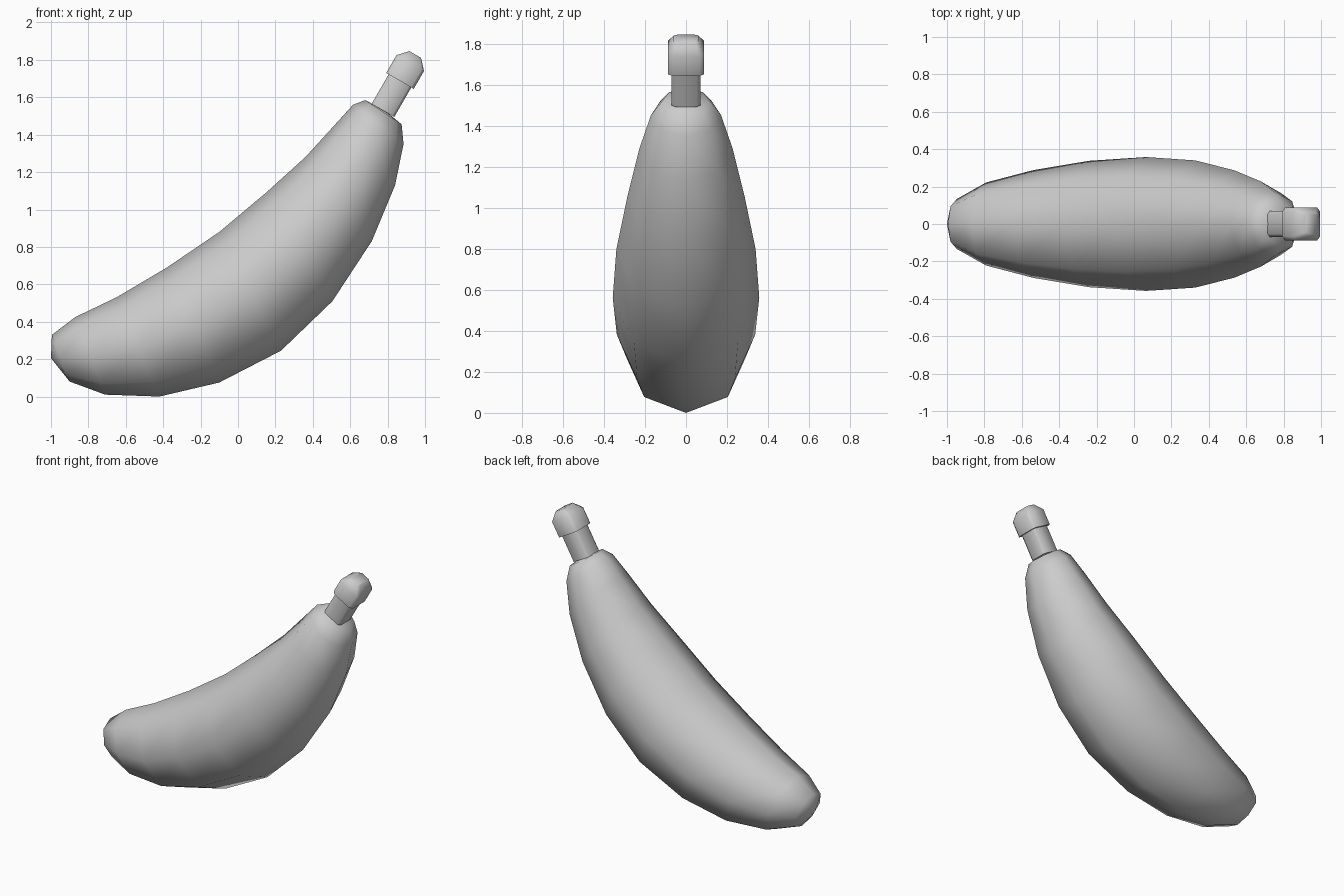
import bpy, bmesh, math

if "Cube" in bpy.data.objects:
    bpy.data.objects.remove(bpy.data.objects["Cube"])

OCTAGON = [(math.cos(i * math.pi / 4), math.sin(i * math.pi / 4)) for i in range(8)]
SQUARISH = [(1, .75), (.8, 1), (-.8, 1), (-1, .75), (-1, -.75), (-.8, -1), (.8, -1), (1, -.75)]


def loft(name, rings, section, tips=None, angle=40):
    """Skin rings given as (centre x, centre z, offset x, offset z, half width in y)."""
    bm = bmesh.new()
    loops = [[bm.verts.new((x + dx * u, w * v, z + dz * u)) for u, v in section]
             for x, z, dx, dz, w in rings]
    n = len(section)
    for a, b in zip(loops, loops[1:]):
        for i in range(n):
            j = (i + 1) % n
            bm.faces.new((a[i], a[j], b[j], b[i]))
    for k, loop in enumerate((loops[0], loops[-1])):
        if tips:
            tip = bm.verts.new((tips[k][0], 0, tips[k][1]))
            for i in range(n):
                bm.faces.new((loop[i], loop[(i + 1) % n], tip))
        else:
            bm.faces.new(loop)
    bmesh.ops.recalc_face_normals(bm, faces=bm.faces)
    mesh = bpy.data.meshes.new(name)
    bm.to_mesh(mesh)
    bm.free()
    obj = bpy.data.objects.new(name, mesh)
    bpy.context.collection.objects.link(obj)
    bpy.ops.object.select_all(action='DESELECT')
    obj.select_set(True)
    bpy.context.view_layer.objects.active = obj
    bpy.ops.object.shade_smooth_by_angle(angle=math.radians(angle))
    return obj


# Fruit body: inner-curve and outer-curve points of each ring
pairs = [
    (-.995, .33, -.90, .08), (-.87, .425, -.71, .01), (-.65, .53, -.42, .0),
    (-.38, .69, -.10, .075), (-.10, .88, .23, .245), (.15, 1.09, .505, .51),
    (.36, 1.28, .715, .83), (.515, 1.45, .84, 1.13), (.615, 1.56, .885, 1.35),
    (.68, 1.585, .875, 1.455)]
body = []
for x1, z1, x2, z2 in pairs:
    dx, dz = (x1 - x2) / 2, (z1 - z2) / 2
    body.append(((x1 + x2) / 2, (z1 + z2) / 2, dx, dz, math.hypot(dx, dz)))
loft("fruit_body", body, OCTAGON, tips=[(-1.0, .205), (.785, 1.53)], angle=80)

# Stem and its swollen tip share one leaning axis
AX, AZ = .5, .866


def on_axis(t, r, w):
    return (.775 + AX * t, 1.53 + AZ * t, -AZ * r, AX * r, w)


loft("stem", [on_axis(0, .07, .07), on_axis(.22, .07, .07)], SQUARISH, angle=60)
loft("stem_tip", [on_axis(.182, .085, .088), on_axis(.292, .085, .088),
                  on_axis(.345, .036, .06)], SQUARISH, angle=60)
